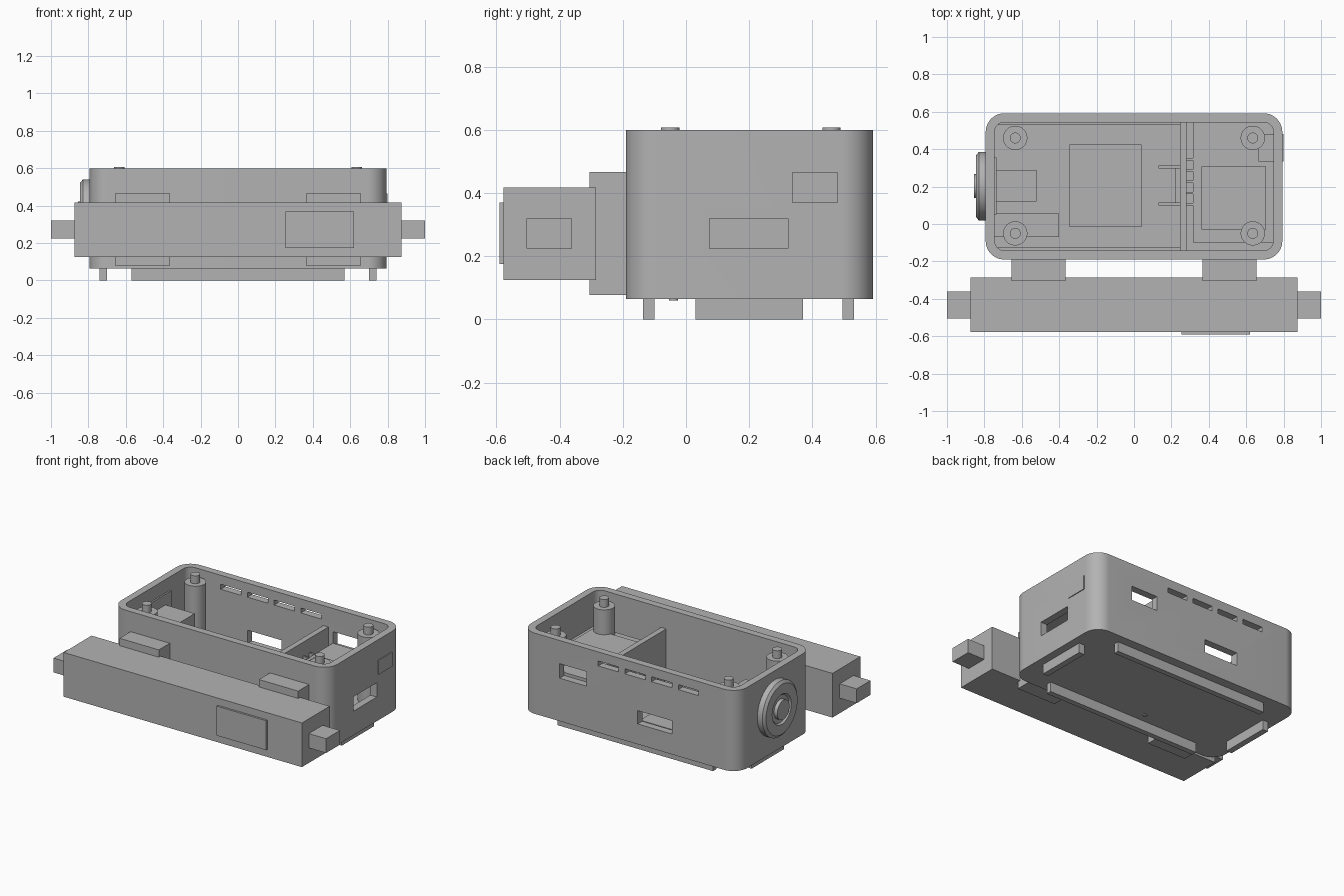
import bpy
import bmesh
from math import pi, cos, sin, radians
from mathutils import Matrix, Vector

cube = bpy.data.objects.get("Cube")
if cube:
    bpy.data.objects.remove(cube)

GREY = (0.45, 0.45, 0.45, 1)
grey = bpy.data.materials.new("plain grey")
grey.use_nodes = True
grey.diffuse_color = GREY
grey.node_tree.nodes["Principled BSDF"].inputs["Base Color"].default_value = GREY


def finish(name, bm, smooth=False):
    bmesh.ops.recalc_face_normals(bm, faces=bm.faces)
    mesh = bpy.data.meshes.new(name)
    bm.to_mesh(mesh)
    bm.free()
    mesh.materials.append(grey)
    ob = bpy.data.objects.new(name, mesh)
    bpy.context.collection.objects.link(ob)
    if smooth:
        shade(ob)
    return ob


def select(ob):
    bpy.ops.object.select_all(action='DESELECT')
    ob.select_set(True)
    bpy.context.view_layer.objects.active = ob


def shade(ob):
    select(ob)
    bpy.ops.object.shade_smooth_by_angle(angle=radians(30))


def block(name, x, y, z):
    """Box given as (low, high) on each axis."""
    bm = bmesh.new()
    bmesh.ops.create_cube(bm, size=1)
    for v in bm.verts:
        v.co = Vector([(a + b) / 2 + c * (b - a) for (a, b), c in zip((x, y, z), v.co)])
    return finish(name, bm)


def rounded_prism(name, x, y, z, r, steps=12):
    """Box with rounded upright corners."""
    bm = bmesh.new()
    ring = []
    for q, (cx, cy) in enumerate([(x[1] - r, y[1] - r), (x[0] + r, y[1] - r),
                                  (x[0] + r, y[0] + r), (x[1] - r, y[0] + r)]):
        for i in range(steps + 1):
            a = (q + i / steps) * pi / 2
            ring.append(bm.verts.new((cx + r * cos(a), cy + r * sin(a), z[0])))
    base = bm.faces.new(ring)
    top = bmesh.ops.extrude_face_region(bm, geom=[base])["geom"]
    bmesh.ops.translate(bm, vec=(0, 0, z[1] - z[0]),
                        verts=[e for e in top if isinstance(e, bmesh.types.BMVert)])
    return finish(name, bm)


def lathe(name, profile, place, steps=40):
    """Revolve (radius, height) points about z, then move by a matrix."""
    bm = bmesh.new()
    verts = [bm.verts.new((r, 0, h)) for r, h in profile]
    edges = [bm.edges.new(pair) for pair in zip(verts, verts[1:])]
    bmesh.ops.spin(bm, geom=verts + edges, cent=(0, 0, 0), axis=(0, 0, 1),
                   angle=2 * pi, steps=steps, use_duplicate=False)
    bmesh.ops.remove_doubles(bm, verts=bm.verts, dist=0.0005)
    bmesh.ops.transform(bm, matrix=place, verts=bm.verts)
    return finish(name, bm, True)


def cut(target, cutter):
    mod = target.modifiers.new("cut", 'BOOLEAN')
    mod.operation = 'DIFFERENCE'
    mod.solver = 'EXACT'
    mod.object = cutter
    select(target)
    bpy.ops.object.modifier_apply(modifier=mod.name)
    bpy.data.objects.remove(cutter)


# Open case with side and back cutouts
case = rounded_prism("case", (-0.793, 0.793), (-0.19, 0.592), (0.065, 0.6), 0.1)
cut(case, rounded_prism("cavity", (-0.745, 0.745), (-0.142, 0.544), (0.115, 0.7), 0.052))
BACK, SIDE = (0.5, 0.7), (0.7, 0.9)
cut(case, block("port_cut", SIDE, (0.075, 0.322), (0.225, 0.32)))
cut(case, block("back_port_cut", (0.317, 0.513), BACK, (0.35, 0.446)))
cut(case, block("back_slot_cut", (-0.31, -0.06), BACK, (0.2, 0.288)))
for i in range(4):
    left = 0.08 - 0.196 * i
    cut(case, block("vent_cut", (left, left + 0.15), BACK, (0.507, 0.54)))
shade(case)

# Foot rails under the case
for y in (-0.118, 0.513):
    block("long_foot_rail", (-0.57, 0.57), (y - 0.018, y + 0.018), (0, 0.07))
for x in (-0.72, 0.72):
    block("short_foot_rail", (x - 0.02, x + 0.02), (0.03, 0.37), (0, 0.07))
lathe("bottom_dot", [(0, 0.06), (0.014, 0.06), (0.014, 0.07), (0, 0.07)],
      Matrix.Translation((-0.12, -0.04, 0)), 16)

# Lid posts with locating pins
POST = [(0, 0.1), (0.065, 0.1), (0.065, 0.555), (0.029, 0.555), (0.029, 0.607), (0, 0.607)]
for x in (-0.635, 0.635):
    for y in (-0.05, 0.46):
        lathe("lid_post", POST, Matrix.Translation((x, y, 0)), 32)

# Partition with cable guides
block("partition", (0.245, 0.282), (-0.145, 0.547), (0.11, 0.468))
for y in (0.1, 0.297):
    block("cable_guide", (0.13, 0.25), (y, y + 0.015), (0.11, 0.32))
block("guide_bridge", (0.22, 0.25), (0.11, 0.3), (0.11, 0.3))
for i in range(5):
    y = 0.1 + 0.06 * i
    block("board_pin", (0.275, 0.32), (y, y + 0.012), (0.34, 0.375))

# Circuit board and parts on it
block("board", (0.315, 0.746), (-0.1, 0.544), (0.33, 0.37))
block("board_component", (0.362, 0.705), (-0.03, 0.308), (0.365, 0.39))
block("side_switch", (0.665, 0.798), (0.335, 0.48), (0.37, 0.465))

# Items on the case floor
block("floor_pad", (-0.345, 0.04), (-0.015, 0.425), (0.11, 0.135))
block("floor_module", (-0.746, -0.4), (-0.07, 0.055), (0.11, 0.2))
for y in (-0.145, 0.53):
    block("floor_ledge", (-0.735, 0.25), (y, y + 0.02), (0.11, 0.15))

# Round button on the right wall, with its flange and body inside
facing = Matrix.Translation((-0.79, 0.202, 0.357)) @ Matrix.Rotation(-pi / 2, 4, 'Y')
lathe("button_ring", [(0, 0), (0.183, 0), (0.183, 0.04), (0.165, 0.054), (0.1, 0.054),
                      (0.09, 0.042), (0, 0.042)], facing, 64)
lathe("button_cap", [(0, 0.03), (0.064, 0.03), (0.064, 0.066), (0, 0.066)], facing)
block("button_flange", (-0.75, -0.735), (0.05, 0.355), (0.205, 0.51))
block("button_body", (-0.75, -0.52), (0.12, 0.29), (0.27, 0.44))

# Front bar, its end stubs, raised plate and brackets to the case
block("front_bar", (-0.875, 0.873), (-0.577, -0.285), (0.125, 0.418))
block("bar_plate", (0.255, 0.62), (-0.59, -0.57), (0.175, 0.37))
for side, name in ((-1, "right"), (1, "left")):
    ends = sorted((side * 0.86, side))
    block(name + "_end_stub", ends, (-0.505, -0.36), (0.225, 0.32))
    ends = sorted((side * 0.367, side * 0.655))
    block(name + "_bracket", ends, (-0.305, -0.18), (0.078, 0.467))
